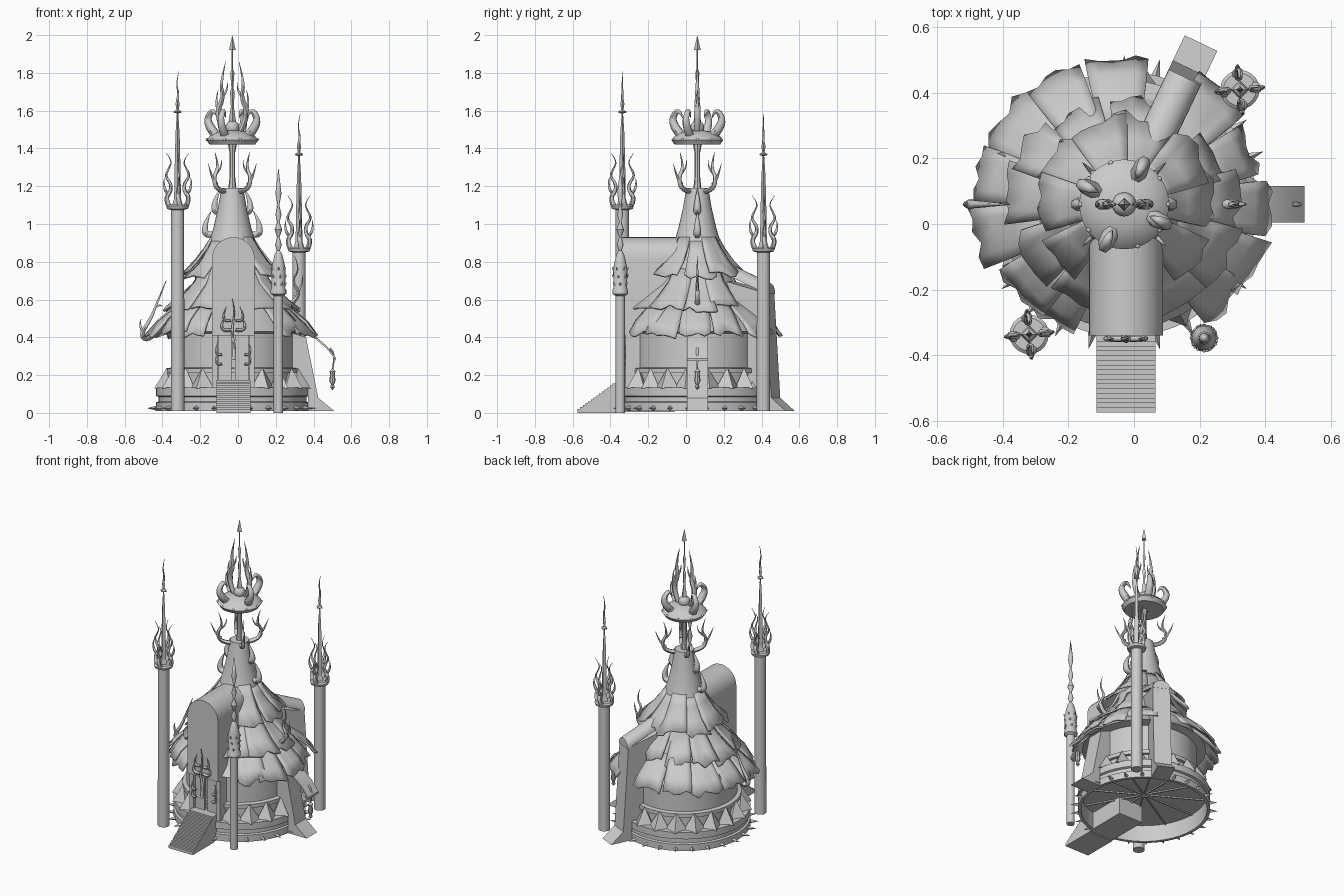
import bpy, bmesh, math, random
from math import sin, cos, pi, radians
from mathutils import Vector, Matrix

random.seed(7)
if "Cube" in bpy.data.objects:
    bpy.data.objects.remove(bpy.data.objects["Cube"], do_unlink=True)

stone = bpy.data.materials.new("grey_stone")
stone.use_nodes = True
GREY = (0.6, 0.6, 0.6, 1)
stone.diffuse_color = GREY
stone.node_tree.nodes["Principled BSDF"].inputs["Base Color"].default_value = GREY

CX, CY = -0.03, 0.06   # axis of the main tower


def pol(r, a, z, x=CX, y=CY):
    return Vector((x + r * cos(a), y + r * sin(a), z))


def finish(name, mesh, angle=35):
    ob = bpy.data.objects.new(name, mesh)
    bpy.context.collection.objects.link(ob)
    mesh.materials.clear()
    mesh.materials.append(stone)
    bpy.ops.object.select_all(action='DESELECT')
    ob.select_set(True)
    bpy.context.view_layer.objects.active = ob
    bpy.ops.object.shade_smooth_by_angle(angle=radians(angle))
    return ob


def from_bm(name, bm, angle=35, normals=True):
    if normals:
        bmesh.ops.recalc_face_normals(bm, faces=bm.faces)
    me = bpy.data.meshes.new(name)
    bm.to_mesh(me)
    bm.free()
    return finish(name, me, angle)


def lathe(name, prof, x=CX, y=CY, n=32, angle=35):
    bm = bmesh.new()
    vs = [bm.verts.new((x + r, y, z)) for r, z in prof]
    es = [bm.edges.new(p) for p in zip(vs, vs[1:])]
    bmesh.ops.spin(bm, geom=vs + es, cent=(x, y, 0), axis=(0, 0, 1),
                   angle=2 * pi, steps=n, use_merge=True)
    bmesh.ops.remove_doubles(bm, verts=bm.verts, dist=1e-5)
    return from_bm(name, bm, angle)


def tubes(name, paths):
    """Tapered smooth tubes; each path is a list of (point, radius)."""
    cu = bpy.data.curves.new(name + "_curve", 'CURVE')
    cu.dimensions, cu.bevel_depth, cu.bevel_resolution = '3D', 1.0, 1
    cu.use_fill_caps, cu.resolution_u = True, 4
    for path in paths:
        sp = cu.splines.new('NURBS')
        sp.points.add(len(path) - 1)
        for p, (co, r) in zip(sp.points, path):
            p.co, p.radius = (*co, 1), r
        sp.use_endpoint_u, sp.order_u = True, 3
    tmp = bpy.data.objects.new(name + "_tmp", cu)
    bpy.context.collection.objects.link(tmp)
    dg = bpy.context.evaluated_depsgraph_get()
    me = bpy.data.meshes.new_from_object(tmp.evaluated_get(dg))
    bpy.data.objects.remove(tmp, do_unlink=True)
    return finish(name, me, 60)


def extrude(name, pts, vec, mat=Matrix(), angle=35):
    bm = bmesh.new()
    f = bm.faces.new([bm.verts.new(p) for p in pts])
    g = bmesh.ops.extrude_face_region(bm, geom=[f])
    bmesh.ops.translate(bm, verts=[v for v in g["geom"] if isinstance(v, bmesh.types.BMVert)], vec=vec)
    bm.transform(mat)
    return from_bm(name, bm, angle)


def box(name, x0, x1, y0, y1, z0, z1):
    return extrude(name, [(x0, y0, z0), (x1, y0, z0), (x1, y1, z0), (x0, y1, z0)], (0, 0, z1 - z0))


def spikes(name, count, r, z, size, length, outward):
    """Ring of pyramids, pointing up or outward."""
    bm = bmesh.new()
    for i in range(count):
        a = 2 * pi * (i + 0.5) / count
        if not outward and abs(a - 1.5 * pi) < 0.3:
            continue
        tilt = Matrix.Rotation(pi / 2, 4, 'Y') if outward else Matrix.Identity(4)
        m = Matrix.Translation(pol(r, a, z)) @ Matrix.Rotation(a, 4, 'Z') @ tilt
        bmesh.ops.create_cone(bm, segments=4, radius1=size, radius2=0, depth=length, cap_ends=True,
                              matrix=m @ Matrix.Translation((0, 0, length / 2)))
    return from_bm(name, bm, 10)


# Base with hollow underside, wall and central roof cone
lathe("base", [(0, .12), (.385, .12), (.385, .01), (.405, .01), (.405, .055), (.392, .06),
               (.392, .085), (.405, .09), (.405, .135), (.375, .135), (0, .135)], n=48)
lathe("wall", [(.33, .13), (.33, .21), (.35, .21), (.35, .235), (.325, .24), (.325, .46)], n=48)
lathe("roof_core", [(.34, .45), (.31, .53), (.24, .62), (.18, .74), (.13, .88), (.1, .98),
                    (.075, 1.09), (.058, 1.19), (0, 1.19)], n=32)
lathe("roof_soffit", [(.32, .42), (.38, .43), (.33, .48)], n=40)
spikes("base_teeth", 20, .35, .13, .068, .11, False)
spikes("base_thorns", 26, .395, .025, .016, .06, True)


# Ragged shingle skirts
def skirt(name, n, prof, gaps=()):
    bm = bmesh.new()
    cols = 5
    for k in range(n):
        a = 2 * pi * (k + random.uniform(-.2, .2)) / n
        if any(abs((a - g + pi) % (2 * pi) - pi) < w for g, w in gaps):
            continue
        half = pi / n * random.uniform(1.0, 1.3)
        stretch, lift = random.uniform(.92, 1.05), (k % 2) * .012
        ends = [random.uniform(-.018, .014) for _ in range(cols + 1)]
        grid = []
        for j, (r, z) in enumerate(prof):
            t = j / (len(prof) - 1)
            rr = r * (1 + (stretch - 1) * t)
            spread = half * (1 - .12 * t)
            grid.append([bm.verts.new(pol(rr + ends[c] * (t == 1), a + spread * (2 * c / cols - 1),
                                          z + lift - ends[c] * t)) for c in range(cols + 1)])
        for lo, hi in zip(grid, grid[1:]):
            for c in range(cols):
                bm.faces.new((lo[c], hi[c], hi[c + 1], lo[c + 1]))
    ob = from_bm(name, bm, 30, False)
    sol = ob.modifiers.new("thickness", 'SOLIDIFY')
    sol.thickness, sol.offset = .012, -1
    return ob


FRONT, BACK = 1.5 * pi, radians(64.5)
skirt("lower_shingles", 15, [(.25, .60), (.34, .53), (.40, .475), (.455, .41)], [(FRONT, .38), (BACK, .2)])
skirt("middle_shingles", 12, [(.16, .77), (.21, .68), (.28, .61), (.35, .55)], [(FRONT, .4), (BACK, .2)])
skirt("upper_shingles", 10, [(.115, .92), (.15, .86), (.2, .79), (.275, .725)], [(FRONT, .5)])

# Front gable, doorway and stair
arch = [(-.138, -.34, .41)] + [(-.025 - .113 * cos(pi * i / 16), -.34, .817 + .113 * sin(pi * i / 16))
                               for i in range(17)] + [(.088, -.34, .41)]
extrude("front_gable", arch, (0, .4, 0))
box("door", -.12, .07, -.27, -.2, .13, .41)
for s in (-1, 1):
    x = -.025 + s * .098
    box("door_post", x - .015, x + .015, -.32, -.295, .13, .41)
    box("door_jamb", x - .012, x + .012, -.295, -.24, .13, .41)
    x = -.025 + s * .045
    box("door_panel", x - .035, x + .035, -.305, -.29, .14, .41)
N = 16
steps = [(-.115, -.345, 0), (-.115, -.575, 0)]
for i in range(N):
    y, z = -.575 + .23 * i / N, .01 + .165 * (i + 1) / N
    steps += [(-.115, y, z), (-.115, y + .23 / N, z)]
extrude("stair", steps, (.18, 0, 0), angle=10)
box("landing", -.115, .065, -.346, -.06, .005, .175)


# Arched buttress at the back and sloping one on the left
def radial(a):
    return Matrix.Translation((CX, CY, 0)) @ Matrix.Rotation(a, 4, 'Z')


def buttress(name, a, foot, top, w):
    side = [(.4, w, .01), (foot + .085, w, .01), (foot, w, .08), (top[0], w, top[1]),
            (.2, w, top[1] + .06), (.2, w, .14), (.4, w, .14)]
    extrude(name, side, (0, -2 * w, 0), radial(a))


W = .055
buttress("back_chute", BACK, .46, (.425, .635), W)
hood = [(.43, W * cos(pi * i / 12), .63 + W * sin(pi * i / 12)) for i in range(13)]
extrude("back_hood", hood, (-.3, 0, .13), radial(BACK))
buttress("left_buttress", 0, .455, (.39, .4), .056)

# Floor beams under the base
for i in range(12):
    extrude("floor_beam", [(.02, -.004, .112), (.385, -.004, .112), (.385, .004, .112), (.02, .004, .112)],
            (0, 0, .01), radial(pi / 6 * i))

# Long drooping plank on the left, with a hanging lantern
droop = [(.33, .45), (.43, .4), (.5, .34), (.55, .275)]
rim = [(s, -.056, z) for s, z in droop] + [(s, -.056, z + .014) for s, z in reversed(droop)]
extrude("long_plank", rim, (0, .112, 0), radial(0))
lathe("lantern", [(0, .24), (.006, .23), (.016, .22), (.012, .205), (.017, .17),
                  (.008, .15), (.012, .135), (0, .12)], .5, CY, 8)
tubes("lantern_hook", [[(Vector((.485, CY, .34)), .007), (Vector((.52, CY, .32)), .006),
                        (Vector((.5, CY, .23)), .004)]])


# Curling roof ornaments
def side_path(pts, r0, r1):
    n = len(pts) - 1
    return [(Vector((x, CY, z)), r0 + (r1 - r0) * i / n) for i, (x, z) in enumerate(pts)]


tubes("roof_hook", [side_path([(-.4, .47), (-.47, .38), (-.52, .41), (-.46, .5), (-.43, .58), (-.38, .7)], .022, .002),
                    side_path([(-.5, .42), (-.53, .47), (-.51, .5)], .01, .001),
                    side_path([(-.43, .56), (-.41, .58), (-.4, .56)], .007, .001)])
tubes("roof_flame", [side_path([(.27, .57), (.34, .62), (.28, .7), (.33, .76), (.3, .83)], .015, .001),
                     side_path([(.3, .62), (.35, .68), (.34, .73)], .01, .001)])
for s in (-1, 1):
    tubes("cone_horns", [[(Vector((CX + s * (x + o), CY, b + dz)), r) for x, dz, r in
                          ((.07, 0, .014), (.125, -.02, .024), (.125, .06, .014), (.09, .12, .001))]
                         for o, b in ((.02, .95), (-.03, 1.07))])


def flame(x, y, a, r, z, h, thick, wave):
    """Wavy tongue rising from a ring around (x, y)."""
    return [(pol(r + wave * sin(1.9 * i), a + .15 * cos(2 * i), z + h * i / 7, x, y),
             thick * (1 - i / 7) + .001) for i in range(8)]


# Antlers on the cone top
antlers = []
for i in range(4):
    a = pi / 4 + pi / 2 * i
    for path in (((.05, 1.17, .014), (.12, 1.18, .013), (.14, 1.25, .011), (.1, 1.3, .008), (.13, 1.38, .001)),
                 ((.115, 1.21, .009), (.15, 1.23, .008), (.18, 1.32, .001)),
                 ((.12, 1.27, .007), (.08, 1.29, .005), (.08, 1.34, .001))):
        antlers.append([(pol(r, a, z), t) for r, z, t in path])
tubes("antlers", antlers)

# Spire: post, crown, horns, flames and arrow tip
lathe("post", [(.022, 1.18), (.015, 1.25), (.015, 1.38), (.025, 1.43)], n=8)
lathe("crown", [(0, 1.42), (.12, 1.42), (.137, 1.445), (.115, 1.47), (.07, 1.49), (0, 1.5)])
lathe("orb", [(.037 * sin(pi * i / 8), 1.51 - .037 * cos(pi * i / 8)) for i in range(9)], n=16)
bm = bmesh.new()
for i in range(10):
    bmesh.ops.create_icosphere(bm, subdivisions=1, radius=.009,
                               matrix=Matrix.Translation(pol(.133, 2 * pi * i / 10, 1.447)))
from_bm("crown_studs", bm, 60)
horns, tongues = [], []
for i in range(4):
    a = radians(65) + pi / 2 * i
    horns.append([(pol(r, a, z), t) for r, z, t in
                  ((.085, 1.46, .024), (.125, 1.5, .026), (.15, 1.56, .018), (.105, 1.615, .013), (.085, 1.56, .001))])
for a in (0, pi):
    for path in (((.04, 1.48, .014), (.09, 1.58, .018), (.045, 1.67, .013), (.065, 1.74, .009), (.035, 1.86, .001)),
                 ((.065, 1.58, .012), (.095, 1.63, .009), (.075, 1.71, .001)),
                 ((.05, 1.68, .009), (.025, 1.7, .006), (.025, 1.75, .001))):
        tongues.append([(pol(r, a, z), t) for r, z, t in path])
tubes("crown_horns", horns)
tubes("crown_flames", tongues)
lathe("arrow_spire", [(.02, 1.54), (.008, 1.62), (.012, 1.7), (.005, 1.72), (.011, 1.8), (.004, 1.82),
                      (.004, 1.92), (.018, 1.92), (0, 2)], n=4, angle=10)


# Flame-topped corner columns
def column(name, x, y, h):
    lathe(name, [(0, .01), (.036, .01), (.035, h), (.055, h + .005), (.06, h + .02), (.05, h + .028), (0, h + .028)],
          x, y, 20)
    lathe(name + "_spike", [(.03, h + .02), (.018, h + .06), (.016, h + .2), (.011, h + .4), (.004, h + .51),
                            (.022, h + .515), (.022, h + .52), (.006, h + .53), (.011, h + .56), (.004, h + .6)],
          x, y, 4, 10)
    tips = [[(Vector((x + .006 * sin(2 * i), y, h + .58 + .038 * i)), .007 - .0015 * i) for i in range(5)]]
    for i in range(4):
        a = pi / 2 * i + .1
        tips.append(flame(x, y, a, .047, h + .02, .28, .013, .02))
        tips.append([(pol(r, a, h + z, x, y), t) for r, z, t in
                     ((.055, .09, .009), (.08, .12, .008), (.07, .17, .001))])
    tubes(name + "_flames", tips)


column("right_column", -.32, -.337, 1.075)
column("back_column", .323, .41, .85)

# Short front column with a studded bulb and beaded spike
X, Y = .214, -.348
lathe("left_column", [(0, 0), (.025, 0), (.025, .62), (.042, .63), (.042, .65), (.036, .66), (.038, .76),
                      (.03, .8), (.02, .84), (.008, .86), (.018, .89), (.006, .93), (.02, .97), (.006, 1.01),
                      (.016, 1.05), (.005, 1.1), (.016, 1.16), (.014, 1.18), (0, 1.3)], X, Y, 16)
tubes("bulb_thorns", [[(pol(.03, a, z, X, Y), .008), (pol(.04, a, z, X, Y), .006), (pol(.043, a, z + .012, X, Y), .001)]
                      for z in (.68, .72, .76) for a in [pi / 3 * i + z * 20 for i in range(6)]])

# Twisted door ornaments
door = []
for s in (-1, 1):
    for z, y, w, t in ((.26, -.325, .03, .008), (.31, -.325, .03, .008), (.44, -.35, .05, .01), (.49, -.35, .04, .008)):
        x = -.025 + s * (.06 if z < .4 else .012)
        door.append([(Vector((x + s * dx * w, y, z + dz)), t * k) for dx, dz, k in
                     ((0, 0, 1), (.8, -.01, 1), (1.1, .03, .7), (.6, .07, .1))])
door.append([(Vector((-.025 + .01 * sin(2 * i), -.352, .28 + .065 * i)), .012 - .002 * i) for i in range(6)])
tubes("door_ornaments", door)
